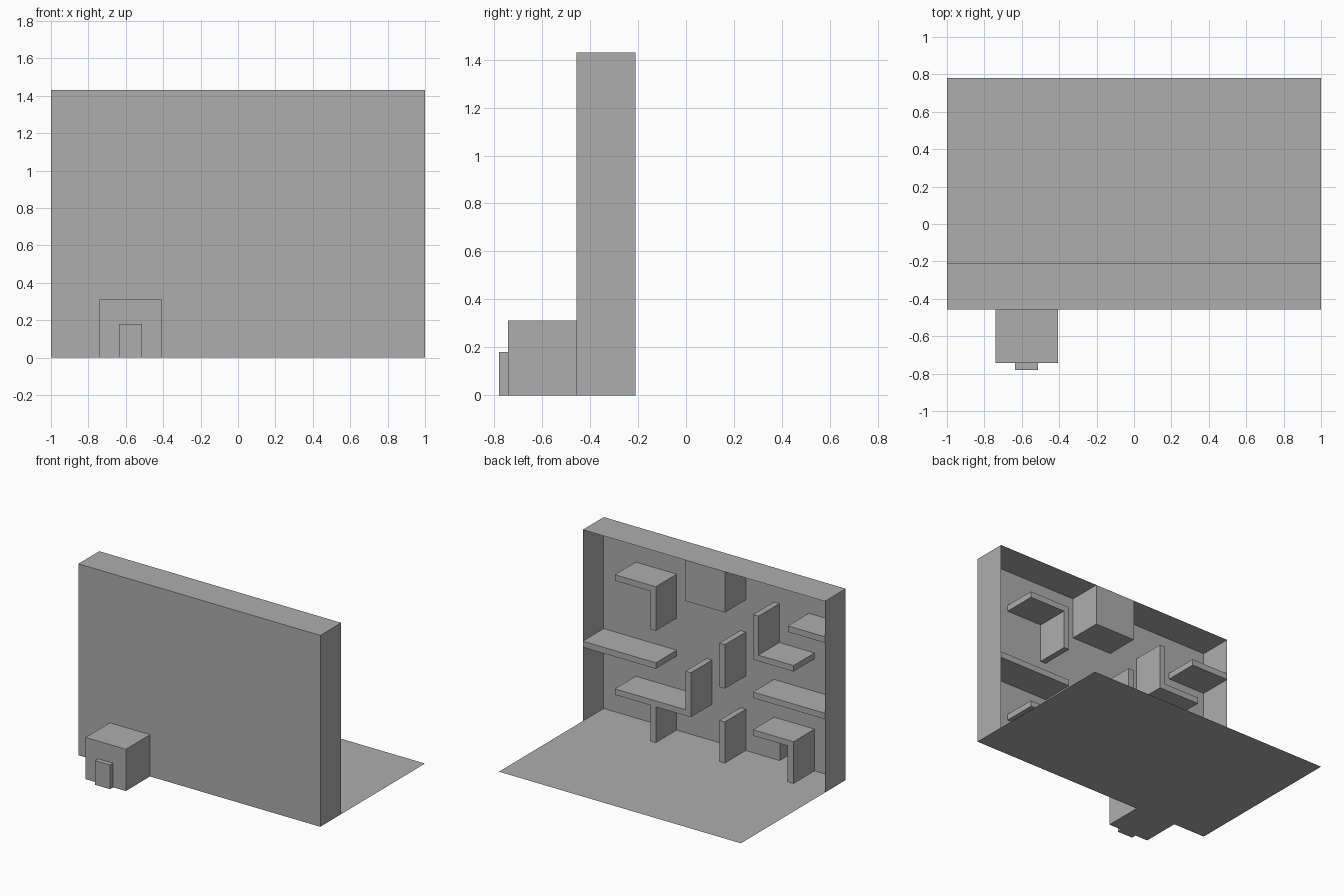
import bpy

if "Cube" in bpy.data.objects:
    bpy.data.objects.remove(bpy.data.objects["Cube"])

FRONT, BACK = -0.457, -0.21      # depth range of the upright case
H = 1.43                         # case height
T = 0.045                        # board thickness

grey = bpy.data.materials.new("plain_grey")
grey.diffuse_color = (0.42, 0.42, 0.42, 1)
grey.use_nodes = True
grey.node_tree.nodes["Principled BSDF"].inputs["Base Color"].default_value = grey.diffuse_color


def make(name, verts, faces):
    me = bpy.data.meshes.new(name)
    me.from_pydata(verts, [], faces)
    me.materials.append(grey)
    ob = bpy.data.objects.new(name, me)
    bpy.context.collection.objects.link(ob)
    return ob


def prism(name, profile, y0, y1, near_cap=False, far_cap=True):
    """Extrude a counter-clockwise x-z profile from y0 to y1."""
    n = len(profile)
    verts = [(x, y0, z) for x, z in profile] + [(x, y1, z) for x, z in profile]
    faces = [(i, i + n, (i + 1) % n + n, (i + 1) % n) for i in range(n)]
    if near_cap:
        faces.append(tuple(range(n)))
    if far_cap:
        faces.append(tuple(reversed(range(n, 2 * n))))
    return make(name, verts, faces)


def rect(x0, x1, z0, z1):
    return [(x0, z0), (x1, z0), (x1, z1), (x0, z1)]


def board(name, x0, x1, z0, z1):
    return prism(name, rect(x0, x1, z0, z1), FRONT, BACK)


# Ground sheet
make("floor", [(-1, FRONT, 0), (1, FRONT, 0), (1, 0.78, 0), (-1, 0.78, 0)],
     [(0, 1, 2, 3)])

# Thin case: sides and top, open at the back
make("case_sides_and_top",
     [(x, y, z) for y in (FRONT, BACK) for x, z in ((-1, 0), (-1, H), (1, H), (1, 0))],
     [(0, 4, 5, 1), (1, 5, 6, 2), (2, 6, 7, 3)])

# Thin front wall with the entry opening
HX0, HX1, HZ = -0.694, -0.455, 0.268
wv, wf = [], []
for r in (rect(-1, HX0, 0, H), rect(HX1, 1, 0, H), rect(HX0, HX1, HZ, H)):
    wf.append(tuple(range(len(wv), len(wv) + 4)))
    wv += [(x, FRONT, z) for x, z in r]
make("front_wall", wv, wf)

# Entry box with its inner passage, and the door on its front
prism("entry_box", rect(-0.74, -0.407, 0, 0.312), -0.743, FRONT, True, False)
passage = prism("entry_passage", rect(HX0, HX1, 0, HZ), -0.70, FRONT, True, False)
passage.data.flip_normals()
prism("entry_door", rect(-0.637, -0.512, 0, 0.18), -0.78, -0.743, True, False)

# Straight boards and the block under the top
board("hanging_block", -0.174, 0.157, 1.125, H)
board("upper_side_shelf", -1, -0.695, 1.12, 1.165)
board("wide_side_shelf", 0.397, 1, 0.552, 0.597)
board("middle_side_shelf", -1, -0.407, 0.549, 0.594)
board("middle_divider", -0.174, -0.174 + T, 0.556, 0.885)
board("floor_divider", -0.174, -0.174 + T, 0, 0.308)

# Angled boards
prism("upper_angle_shelf",
      [(0.397, 0.836), (0.397 + T, 0.836), (0.397 + T, 1.12),
       (0.735, 1.12), (0.735, 1.165), (0.397, 1.165)], FRONT, BACK)
prism("upright_angle_shelf",
      [(-0.742, 0.836), (-0.407, 0.836), (-0.407, 1.172),
       (-0.407 - T, 1.172), (-0.407 - T, 0.881), (-0.742, 0.881)], FRONT, BACK)
prism("entry_angle_shelf",
      [(-0.742, 0), (HX0, 0), (HX0, HZ), (-0.407, HZ),
       (-0.407, 0.312), (-0.742, 0.312)], FRONT, BACK)
prism("stepped_shelf",
      [(0.107, HZ), (0.397, HZ), (0.397, 0), (0.397 + T, 0), (0.397 + T, HZ),
       (0.735, HZ), (0.735, 0.312), (0.107 + T, 0.312),
       (0.107 + T, 0.60), (0.107, 0.60)], FRONT, BACK)
